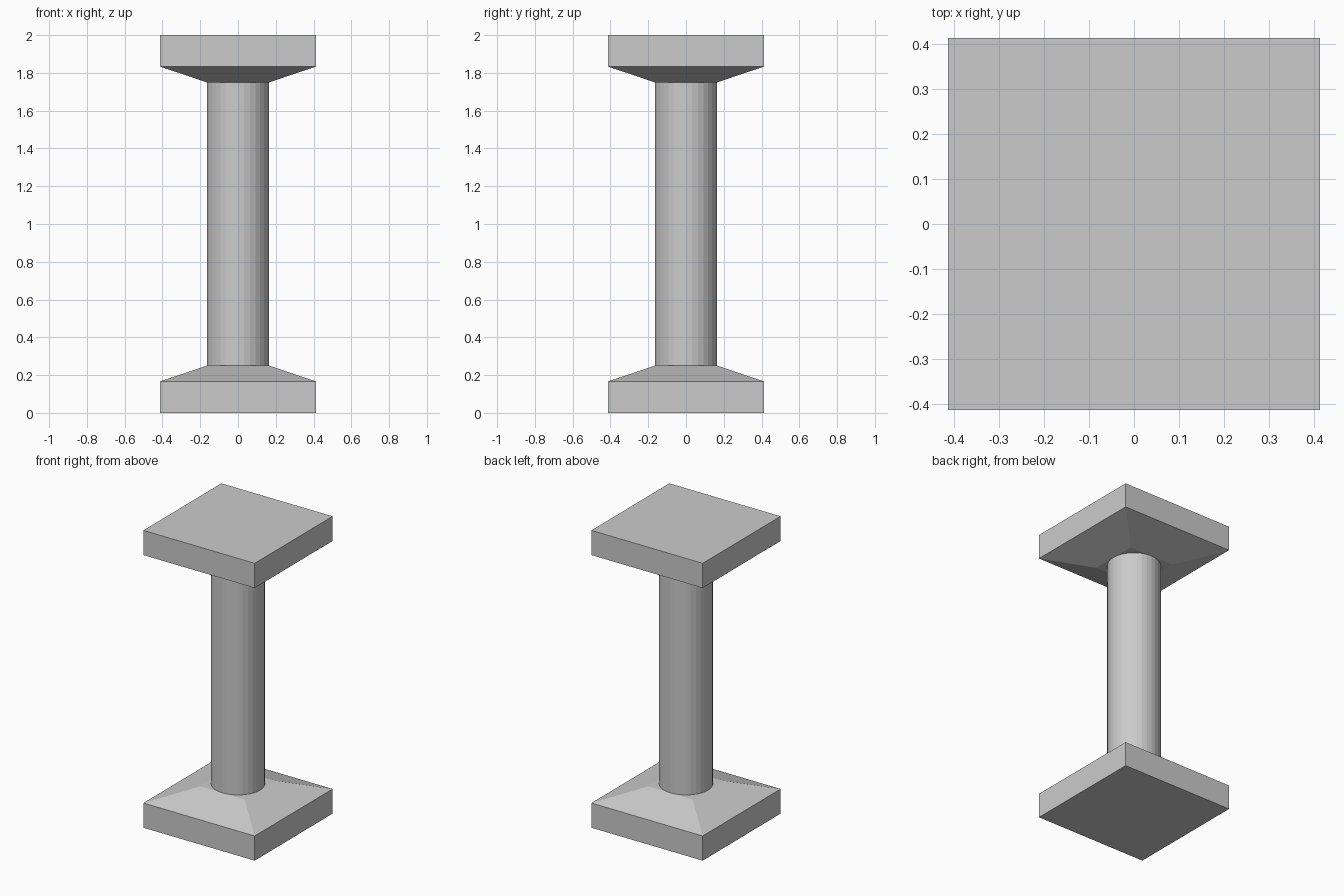
import bpy, math

if "Cube" in bpy.data.objects:
    bpy.data.objects.remove(bpy.data.objects["Cube"])

HALF = 0.414      # plate half width
RADIUS = 0.165    # shaft radius and half width of the taper's narrow end
PLATE = 0.166     # plate thickness
TAPER = 0.25      # height where the shaft begins
HEIGHT = 2.0


def end_block(name, flip):
    """Square plate with a pyramidal taper towards the shaft."""
    rings = [(HALF, 0), (HALF, PLATE), (RADIUS, TAPER)]
    corners = [(-1, -1), (1, -1), (1, 1), (-1, 1)]
    verts = [(sx * h, sy * h, HEIGHT - z if flip else z)
             for h, z in rings for sx, sy in corners]
    faces = [(3, 2, 1, 0), (8, 9, 10, 11)]
    for r in (0, 4):
        for i in range(4):
            j = (i + 1) % 4
            faces.append((r + i, r + j, r + j + 4, r + i + 4))
    if flip:
        faces = [f[::-1] for f in faces]
    mesh = bpy.data.meshes.new(name)
    mesh.from_pydata(verts, [], faces)
    obj = bpy.data.objects.new(name, mesh)
    bpy.context.collection.objects.link(obj)


# Base and capital
end_block("base", False)
end_block("capital", True)

# Faceted round shaft
bpy.ops.mesh.primitive_cylinder_add(vertices=32, radius=RADIUS,
                                    depth=HEIGHT - 2 * TAPER,
                                    location=(0, 0, HEIGHT / 2))
bpy.context.object.name = "shaft"
